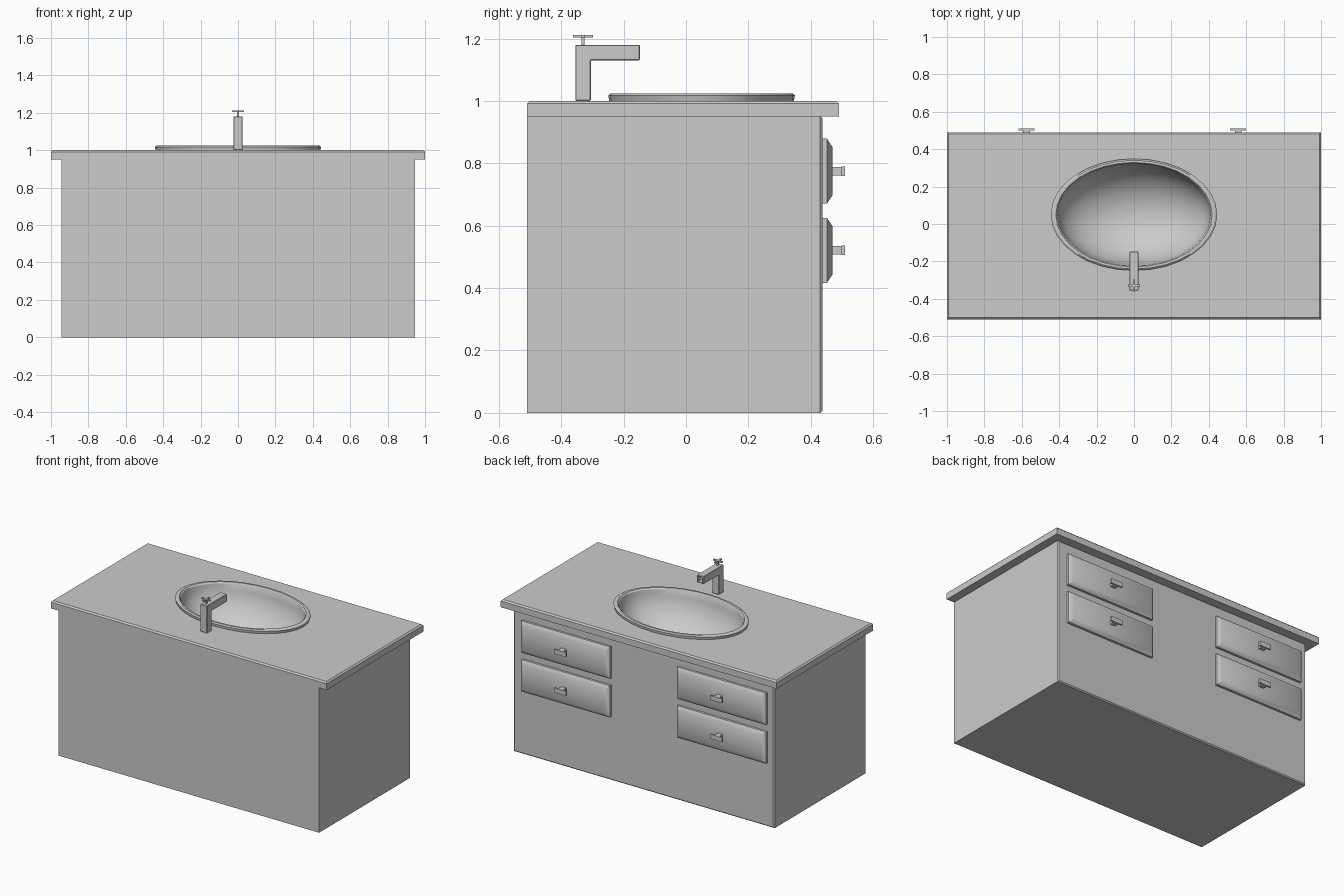
import bpy, bmesh
from math import sin, cos, pi, radians

if "Cube" in bpy.data.objects:
    bpy.data.objects.remove(bpy.data.objects["Cube"])


def finish(bm, name, smooth=None):
    bmesh.ops.recalc_face_normals(bm, faces=bm.faces[:])
    me = bpy.data.meshes.new(name)
    bm.to_mesh(me)
    bm.free()
    ob = bpy.data.objects.new(name, me)
    bpy.context.collection.objects.link(ob)
    if smooth:
        bpy.ops.object.select_all(action='DESELECT')
        ob.select_set(True)
        bpy.context.view_layer.objects.active = ob
        bpy.ops.object.shade_smooth_by_angle(angle=radians(smooth))
    return ob


def add_box(bm, x, y, z):
    """Add a box given its (min, max) range on each axis."""
    verts = bmesh.ops.create_cube(bm, size=1)["verts"]
    for v in verts:
        for i, (a, b) in enumerate((x, y, z)):
            v.co[i] = a if v.co[i] < 0 else b
    return verts


def bevel(bm, test, width):
    edges = [e for e in bm.edges if all(test(v.co) for v in e.verts)]
    bmesh.ops.bevel(bm, geom=edges, offset=width, segments=1, affect='EDGES')


def elliptic_lathe(name, profile, seg=32, smooth=None):
    """Revolve (rx, ry, z) rows about the sink centre, capping both ends."""
    bm = bmesh.new()
    rings = [[bm.verts.new((rx * cos(2 * pi * i / seg), 0.05 + ry * sin(2 * pi * i / seg), z))
              for i in range(seg)] for rx, ry, z in profile]
    for a, b in zip(rings, rings[1:]):
        for i in range(seg):
            j = (i + 1) % seg
            bm.faces.new((a[i], a[j], b[j], b[i]))
    bm.faces.new(rings[0])
    bm.faces.new(rings[-1])
    return finish(bm, name, smooth)


# Cabinet body, open under the countertop, chamfered on the drawer side
bm = bmesh.new()
add_box(bm, (-0.945, 0.945), (-0.51, 0.437), (0, 0.952))
bevel(bm, lambda c: c.y > 0.4, 0.007)
top = [f for f in bm.faces if f.calc_center_median().z > 0.951]
bmesh.ops.recalc_face_normals(bm, faces=bm.faces[:])
bmesh.ops.delete(bm, geom=top, context='FACES_ONLY')
finish(bm, "cabinet_body")

# Countertop with chamfered upper edge and an oval cut-out
bm = bmesh.new()
add_box(bm, (-1, 1), (-0.51, 0.49), (0.95, 1.0))
bevel(bm, lambda c: c.z > 0.99, 0.009)
counter = finish(bm, "countertop")
cutter = elliptic_lathe("sink_cutter", [(0.43, 0.288, 0.9), (0.43, 0.288, 1.1)])
cutter.hide_render = True
cutter.hide_viewport = True
cut = counter.modifiers.new("sink_hole", 'BOOLEAN')
cut.operation = 'DIFFERENCE'
cut.solver = 'EXACT'
cut.object = cutter

# Sink: outer shell up to the rim, then down into the bowl
depth, n = 0.27, 10
angles = [pi / 2 * (1 - i / n) * 0.98 for i in range(n + 1)]
outer = [(0.425 * cos(a), 0.285 * cos(a), 0.99 - depth * sin(a)) for a in angles]
rim = [(0.44, 0.296, 1.0), (0.445, 0.299, 1.018), (0.435, 0.291, 1.024), (0.418, 0.279, 1.024)]
inner = [(0.41 * cos(a), 0.273 * cos(a), 1.015 - depth * sin(a)) for a in reversed(angles)]
elliptic_lathe("sink_basin", outer + rim + inner, smooth=30)

# Faucet: extruded right-angle profile with a hollow spout end
bm = bmesh.new()
profile = [(-0.355, 1.0), (-0.305, 1.0), (-0.305, 1.13), (-0.148, 1.13), (-0.148, 1.18), (-0.355, 1.18)]
face = bm.faces.new([bm.verts.new((-0.025, y, z)) for y, z in profile])
ext = bmesh.ops.extrude_face_region(bm, geom=[face])["geom"]
bmesh.ops.translate(bm, vec=(0.05, 0, 0), verts=[g for g in ext if isinstance(g, bmesh.types.BMVert)])
if not face.is_valid or len([f for f in bm.faces if len(f.verts) == 6]) < 2:
    bm.faces.new(sorted((v for v in bm.verts if v.co.x < 0), key=lambda v: v.index))
bmesh.ops.recalc_face_normals(bm, faces=bm.faces[:])
bmesh.ops.bevel(bm, geom=bm.edges[:], offset=0.003, segments=1, affect='EDGES')
end = max(bm.faces, key=lambda f: f.calc_center_median().y)
bmesh.ops.inset_individual(bm, faces=[end], thickness=0.006)
bmesh.ops.recalc_face_normals(bm, faces=bm.faces[:])
ext = bmesh.ops.extrude_discrete_faces(bm, faces=[end])["faces"]
bmesh.ops.translate(bm, vec=(0, -0.03, 0), verts=ext[0].verts[:])
finish(bm, "faucet")

# Faucet cross handle
bm = bmesh.new()
add_box(bm, (-0.005, 0.005), (-0.335, -0.325), (1.178, 1.206))
add_box(bm, (-0.032, 0.032), (-0.336, -0.324), (1.204, 1.212))
add_box(bm, (-0.006, 0.006), (-0.362, -0.298), (1.204, 1.212))
finish(bm, "faucet_handle")

# Drawer fronts with softly raised faces, and T-shaped pulls
for side, cx in (("left", -0.575), ("right", 0.557)):
    for level, cz in (("lower", 0.521), ("upper", 0.775)):
        bm = bmesh.new()
        add_box(bm, (cx - 0.322, cx + 0.322), (0.43, 0.452), (cz - 0.104, cz + 0.104))
        front = max(bm.faces, key=lambda f: f.calc_center_median().y)
        bmesh.ops.inset_individual(bm, faces=[front], thickness=0.036)
        for v in front.verts:
            v.co.y = 0.469
        finish(bm, f"{side}_{level}_drawer", 40)

        bm = bmesh.new()
        add_box(bm, (cx - 0.018, cx + 0.018), (0.465, 0.502), (cz - 0.014, cz + 0.014))
        add_box(bm, (cx - 0.043, cx + 0.043), (0.499, 0.51), (cz - 0.015, cz + 0.015))
        finish(bm, f"{side}_{level}_pull")
